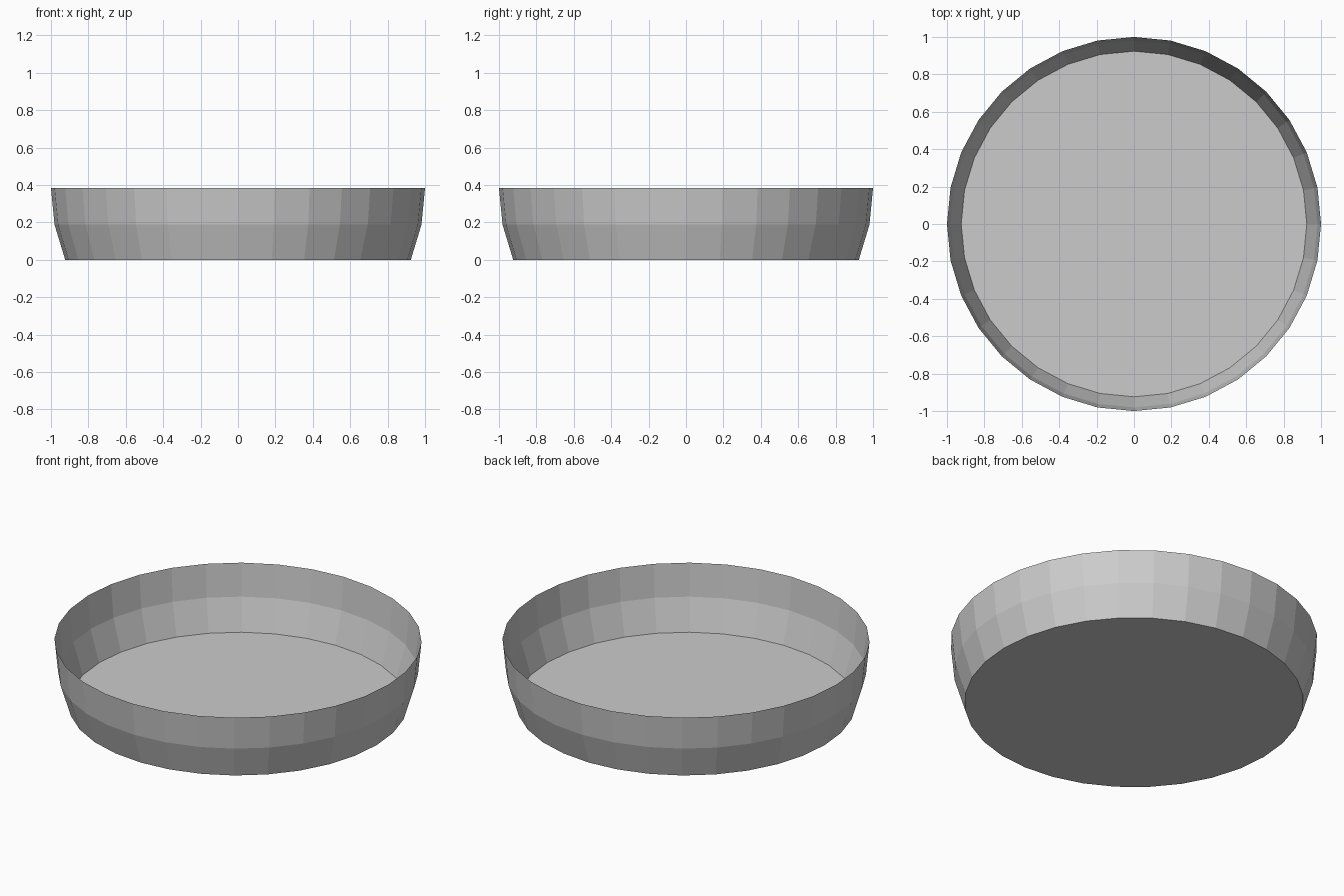
import bpy, bmesh
from math import sin, cos, pi, radians

if "Cube" in bpy.data.objects:
    bpy.data.objects.remove(bpy.data.objects["Cube"])

SEGMENTS = 32
FLOOR_ANGLE = 22.5  # latitude below the rim where the floor cuts the sphere

bm = bmesh.new()

# Rings of a sphere wall, from the floor up to the widest rim
rings = []
for lat in (22.5, 11.25, 0):
    r = cos(radians(lat))
    z = sin(radians(FLOOR_ANGLE)) - sin(radians(lat))
    rings.append([bm.verts.new((r * cos(2 * pi * i / SEGMENTS),
                                r * sin(2 * pi * i / SEGMENTS), z))
                  for i in range(SEGMENTS)])

# Thin open wall
for low, high in zip(rings, rings[1:]):
    for i in range(SEGMENTS):
        j = (i + 1) % SEGMENTS
        bm.faces.new((low[i], low[j], high[j], high[i]))

# Flat floor, facing down
bm.faces.new(rings[0][::-1])

mesh = bpy.data.meshes.new("shallow_dish")
bm.to_mesh(mesh)
bm.free()
dish = bpy.data.objects.new("shallow_dish", mesh)
bpy.context.collection.objects.link(dish)
